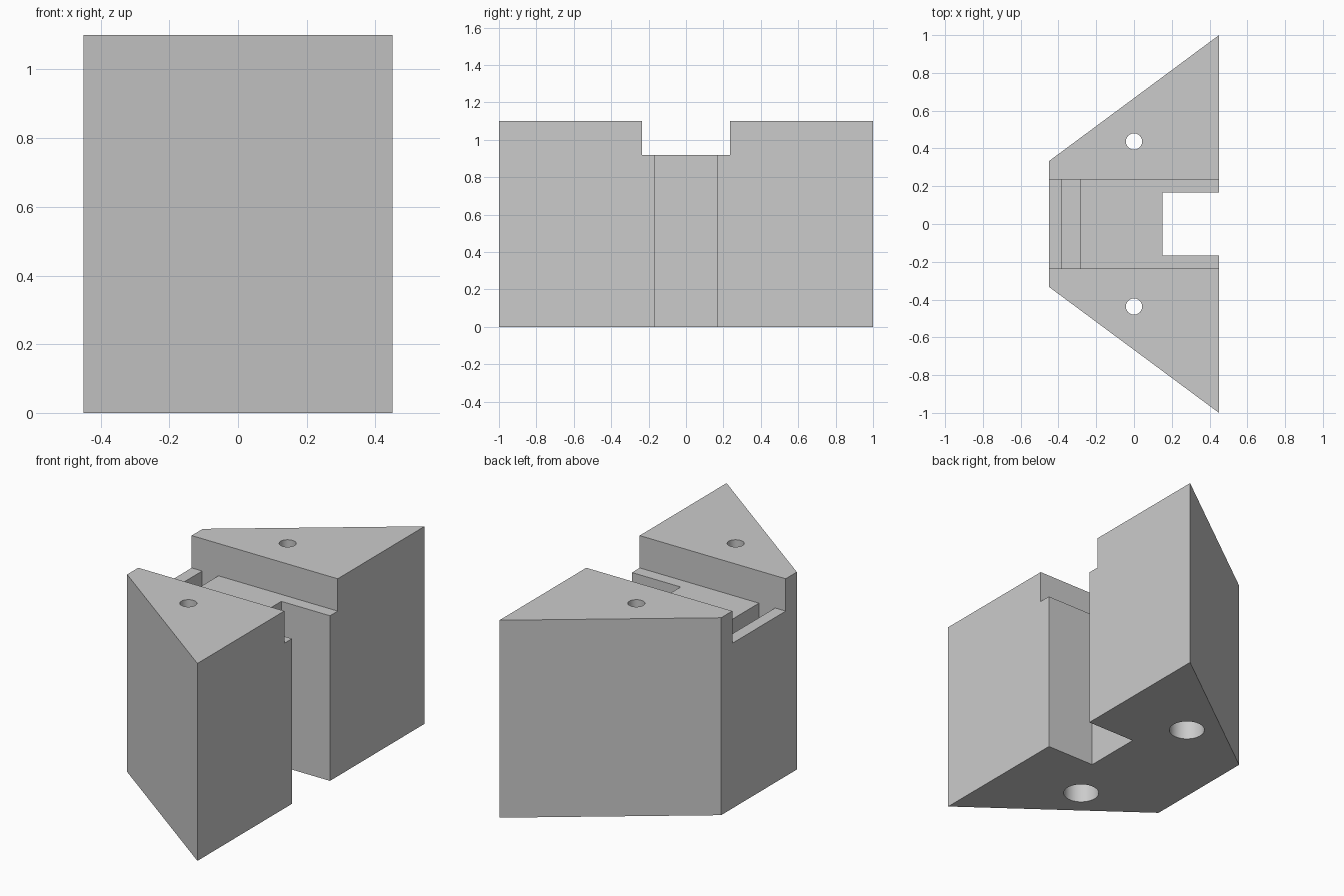
import bpy
import bmesh

cube = bpy.data.objects.get("Cube")
if cube:
    bpy.data.objects.remove(cube, do_unlink=True)

HEIGHT = 1.1
CHANNEL_Z = 0.92
CHANNEL_Y = 0.235

grey = bpy.data.materials.new("plain grey")
grey.use_nodes = True
colour = (0.6, 0.6, 0.6, 1)
grey.diffuse_color = colour
grey.node_tree.nodes["Principled BSDF"].inputs["Base Color"].default_value = colour


def prism(name, outline, bottom, top):
    """Extrude a flat outline upwards into a solid."""
    bm = bmesh.new()
    face = bm.faces.new([bm.verts.new((x, y, bottom)) for x, y in outline])
    grown = bmesh.ops.extrude_face_region(bm, geom=[face])
    for v in grown["geom"]:
        if isinstance(v, bmesh.types.BMVert):
            v.co.z = top
    bmesh.ops.recalc_face_normals(bm, faces=bm.faces)
    mesh = bpy.data.meshes.new(name)
    bm.to_mesh(mesh)
    bm.free()
    mesh.materials.append(grey)
    obj = bpy.data.objects.new(name, mesh)
    bpy.context.collection.objects.link(obj)
    return obj


def box(name, x0, x1, y, bottom, top):
    return prism(name, [(x0, -y), (x1, -y), (x1, y), (x0, y)], bottom, top)


def cylinder(name, y, radius, bottom, top):
    bpy.ops.mesh.primitive_cylinder_add(
        vertices=48, radius=radius, depth=top - bottom,
        location=(0, y, (top + bottom) / 2))
    obj = bpy.context.object
    obj.name = name
    obj.data.materials.append(grey)
    return obj


def cut(body, cutter):
    cutter.hide_render = True
    mod = body.modifiers.new(cutter.name, "BOOLEAN")
    mod.operation = "DIFFERENCE"
    mod.solver = "EXACT"
    mod.object = cutter
    bpy.context.view_layer.objects.active = body
    bpy.ops.object.modifier_apply(modifier=mod.name)
    bpy.data.objects.remove(cutter, do_unlink=True)


# Tapered block with the rectangular notch in its wide side
half = [(-0.45, 0.333), (0.45, 1), (0.45, 0.167), (0.15, 0.167)]
outline = half + [(x, -y) for x, y in reversed(half)]
body = prism("tapered_block", outline, 0, HEIGHT)

# Channel across the top and the deeper groove near the narrow side
cut(body, box("channel_cutter", -1, 1, CHANNEL_Y, CHANNEL_Z, HEIGHT + 0.2))
cut(body, box("groove_cutter", -0.385, -0.285, CHANNEL_Y, 0.73, CHANNEL_Z + 0.1))

# Screw holes, widened from below for the screw heads
for y in (-0.437, 0.437):
    cut(body, cylinder("screw_hole_cutter", y, 0.043, -0.1, HEIGHT + 0.1))
    cut(body, cylinder("head_recess_cutter", y, 0.093, -0.1, 0.75))

# Crisp edges with smooth hole walls
bpy.ops.object.select_all(action="DESELECT")
body.select_set(True)
bpy.context.view_layer.objects.active = body
bpy.ops.object.shade_smooth_by_angle()
